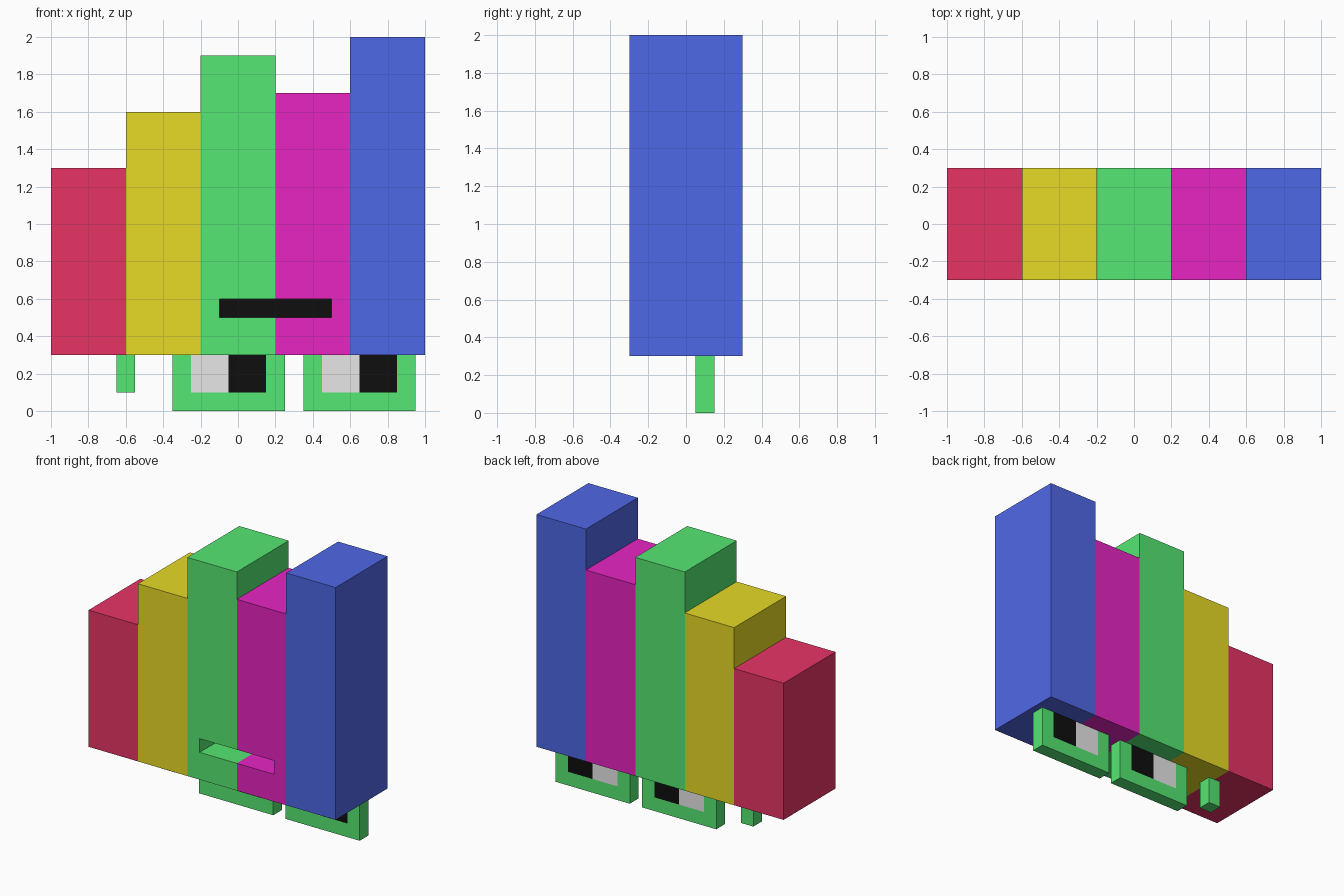
import bpy, bmesh

if "Cube" in bpy.data.objects:
    bpy.data.objects.remove(bpy.data.objects["Cube"])


def material(name, rgb):
    m = bpy.data.materials.new(name)
    m.diffuse_color = (*rgb, 1.0)
    m.use_nodes = True
    m.node_tree.nodes["Principled BSDF"].inputs["Base Color"].default_value = m.diffuse_color
    return m


RED = material("red", (0.80, 0.034, 0.13))
YELLOW = material("yellow", (0.80, 0.70, 0.019))
GREEN = material("green", (0.09, 0.80, 0.168))
MAGENTA = material("magenta", (0.80, 0.018, 0.54))
BLUE = material("blue", (0.078, 0.138, 0.80))
WHITE = material("white", (0.80, 0.80, 0.80))
BLACK = material("black", (0.0045, 0.0045, 0.0045))


def boxes(name, mat, *extents):
    """One object made of boxes given as (x0, x1, y0, y1, z0, z1)."""
    bm = bmesh.new()
    for x0, x1, y0, y1, z0, z1 in extents:
        verts = bmesh.ops.create_cube(bm, size=1.0)["verts"]
        bmesh.ops.scale(bm, vec=(x1 - x0, y1 - y0, z1 - z0), verts=verts)
        bmesh.ops.translate(bm, vec=((x0 + x1) / 2, (y0 + y1) / 2, (z0 + z1) / 2), verts=verts)
    mesh = bpy.data.meshes.new(name)
    bm.to_mesh(mesh)
    bm.free()
    mesh.materials.append(mat)
    obj = bpy.data.objects.new(name, mesh)
    bpy.context.collection.objects.link(obj)
    return obj


# Five body columns side by side
columns = {}
for i, (mat, top) in enumerate([(RED, 1.3), (YELLOW, 1.6), (GREEN, 1.9),
                                (MAGENTA, 1.7), (BLUE, 2.0)]):
    x = -1 + 0.4 * i
    columns[mat.name] = boxes(mat.name + "_column", mat, (x, x + 0.4, -0.3, 0.3, 0.3, top))

# Mouth slot cut into the green and magenta columns
for name, x0, x1 in [("green", -0.1, 0.3), ("magenta", 0.1, 0.5)]:
    cutter = boxes("mouth_cutter", BLACK, (x0, x1, -0.4, -0.1, 0.5, 0.6))
    cutter.data.materials.clear()
    cutter.data.materials.append(columns[name].data.materials[0])
    cutter.hide_render = True
    column = columns[name]
    mod = column.modifiers.new("mouth_cut", "BOOLEAN")
    mod.operation = "DIFFERENCE"
    mod.solver = "EXACT"
    mod.object = cutter
    bpy.context.view_layer.objects.active = column
    bpy.ops.object.modifier_apply(modifier=mod.name)
    bpy.data.objects.remove(cutter, do_unlink=True)

# Black back of the mouth
boxes("mouth_back", BLACK, (-0.1, 0.5, -0.105, -0.1, 0.5, 0.6))

# Spectacles: two square frames whose upper halves sit inside the body
Y = (0.05, 0.15)
for side, x in [("left", -0.35), ("right", 0.35)]:
    boxes(side + "_frame", GREEN,
          (x, x + 0.6, *Y, 0.0, 0.1), (x, x + 0.6, *Y, 0.5, 0.6),
          (x, x + 0.1, *Y, 0.1, 0.5), (x + 0.5, x + 0.6, *Y, 0.1, 0.5))
    boxes(side + "_eye_white", WHITE, (x + 0.1, x + 0.3, *Y, 0.1, 0.5))
    boxes(side + "_pupil", BLACK, (x + 0.3, x + 0.5, *Y, 0.1, 0.5))

# Bridge and bent side arm
boxes("bridge", GREEN, (0.25, 0.35, *Y, 0.31, 0.4))
boxes("side_arm", GREEN, (-0.65, -0.35, *Y, 0.31, 0.4), (-0.65, -0.55, *Y, 0.1, 0.31))
